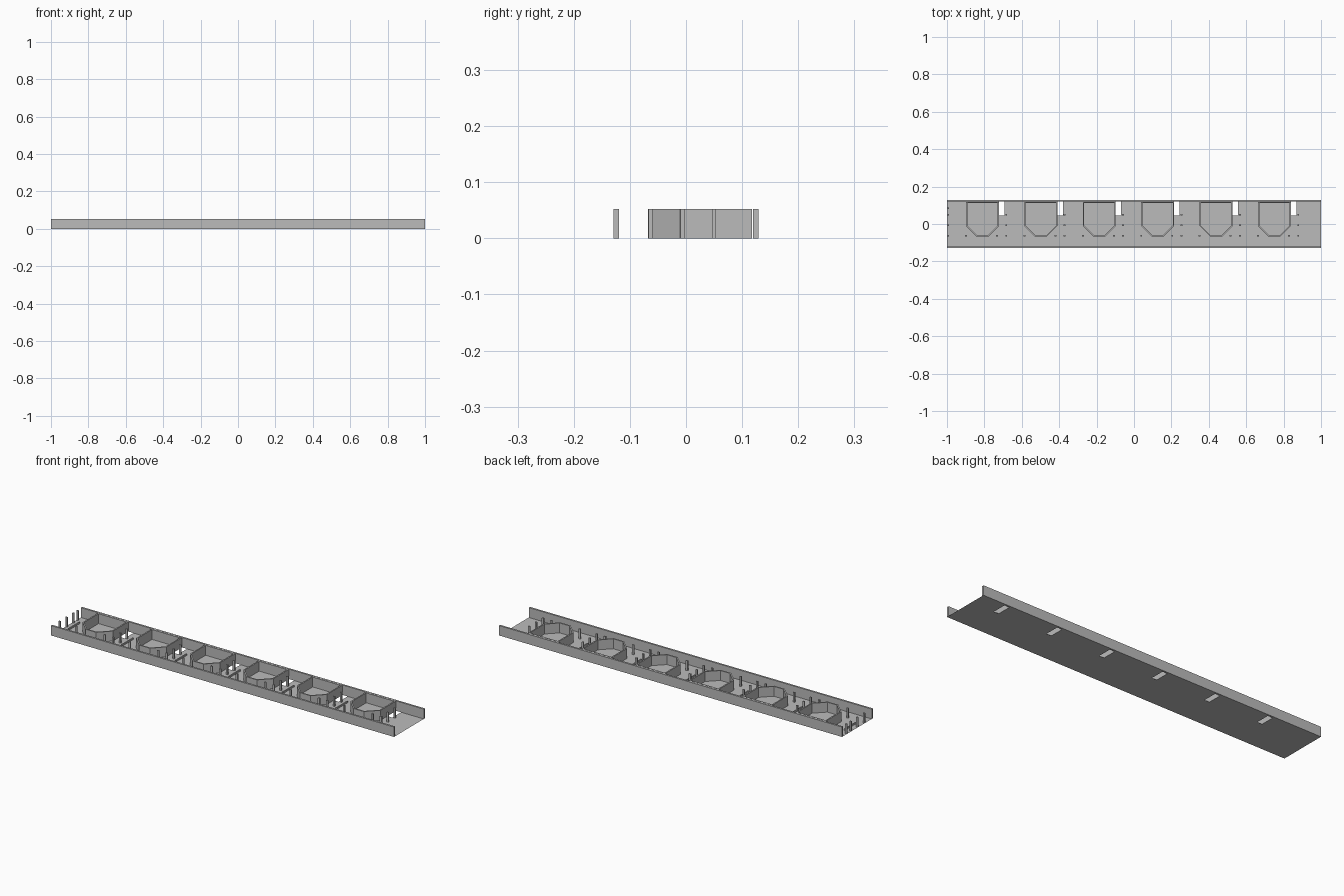
import bpy, bmesh

if "Cube" in bpy.data.objects:
    bpy.data.objects.remove(bpy.data.objects["Cube"])

HEIGHT, HALF_Y, WALL = 0.052, 0.129, 0.01
PITCH, BAYS = 0.3122, 6

grey = bpy.data.materials.new("plain grey")
grey.use_nodes = True
grey.diffuse_color = (0.5, 0.5, 0.5, 1)
grey.node_tree.nodes["Principled BSDF"].inputs["Base Color"].default_value = (0.5, 0.5, 0.5, 1)


def finish(name, bm):
    mesh = bpy.data.meshes.new(name)
    bm.to_mesh(mesh)
    bm.free()
    mesh.materials.append(grey)
    obj = bpy.data.objects.new(name, mesh)
    bpy.context.collection.objects.link(obj)
    return obj


def box(name, x0, x1, y0, y1, height=HEIGHT):
    bm = bmesh.new()
    bmesh.ops.create_cube(bm, size=1)
    for v in bm.verts:
        v.co.x = x1 if v.co.x > 0 else x0
        v.co.y = y1 if v.co.y > 0 else y0
        v.co.z = height if v.co.z > 0 else 0
    return finish(name, bm)


def pin(name, x, y):
    return box(name, x - 0.005, x + 0.005, y - 0.0035, y + 0.0035)


# Thin floor sheet with one rectangular opening beside each pocket
hole_x0, hole_x1, hole_y0, hole_y1 = -0.722, -0.693, 0.045, HALF_Y - WALL
xs = [-1]
for i in range(BAYS):
    xs += [hole_x0 + i * PITCH, hole_x1 + i * PITCH]
xs.append(1)
ys = [-HALF_Y, hole_y0, hole_y1, HALF_Y]
bm = bmesh.new()
grid = [[bm.verts.new((x, y, 0)) for y in ys] for x in xs]
for i in range(len(xs) - 1):
    for j in range(len(ys) - 1):
        if not (i % 2 == 1 and j == 1):
            bm.faces.new((grid[i][j], grid[i + 1][j], grid[i + 1][j + 1], grid[i][j + 1]))
finish("floor", bm)

# Long side walls
box("front_wall", -1, 1, -HALF_Y, -HALF_Y + WALL)
box("back_wall", -1, 1, HALF_Y - WALL, HALF_Y)


def pocket_outline(cx, inset):
    # Rectangle with two chamfered front corners
    w, back, front = 0.088 - inset, 0.118 - inset, -0.068 + inset
    c = 0.057 - 0.586 * inset
    return [(cx - w, back), (cx - w, front + c), (cx - w + c, front),
            (cx + w - c, front), (cx + w, front + c), (cx + w, back)]


def pocket(name, cx):
    bm = bmesh.new()
    loops = [[bm.verts.new((x, y, z)) for x, y in pocket_outline(cx, inset)]
             for inset, z in ((0, 0), (0, HEIGHT), (0.007, HEIGHT), (0.007, 0))]
    n = len(loops[0])
    for a, b in zip(loops, loops[1:] + loops[:1]):
        for i in range(n):
            k = (i + 1) % n
            bm.faces.new((a[i], a[k], b[k], b[i]))
    bmesh.ops.recalc_face_normals(bm, faces=bm.faces)
    finish(name, bm)


# Repeating bays: pocket, low rib and the pins around the pocket
for i in range(BAYS):
    dx = i * PITCH
    pocket(f"pocket_{i + 1}", -0.81 + dx)
    box(f"low_rib_{i + 1}", -0.97 + dx, -0.964 + dx, -0.03, 0.062, 0.008)
    pin(f"pocket_pin_left_{i + 1}", -0.898 + dx, -0.0635)
    pin(f"pocket_pin_right_{i + 1}", -0.732 + dx, -0.0635)

# Rows of pins between the bays and at both ends
for i in range(BAYS + 1):
    for j, y in enumerate((-0.0635, -0.0065, 0.05)):
        pin(f"divider_pin_{i + 1}_{j + 1}", -0.995 + i * PITCH, y)
pin("end_pin", -0.995, 0.085)
